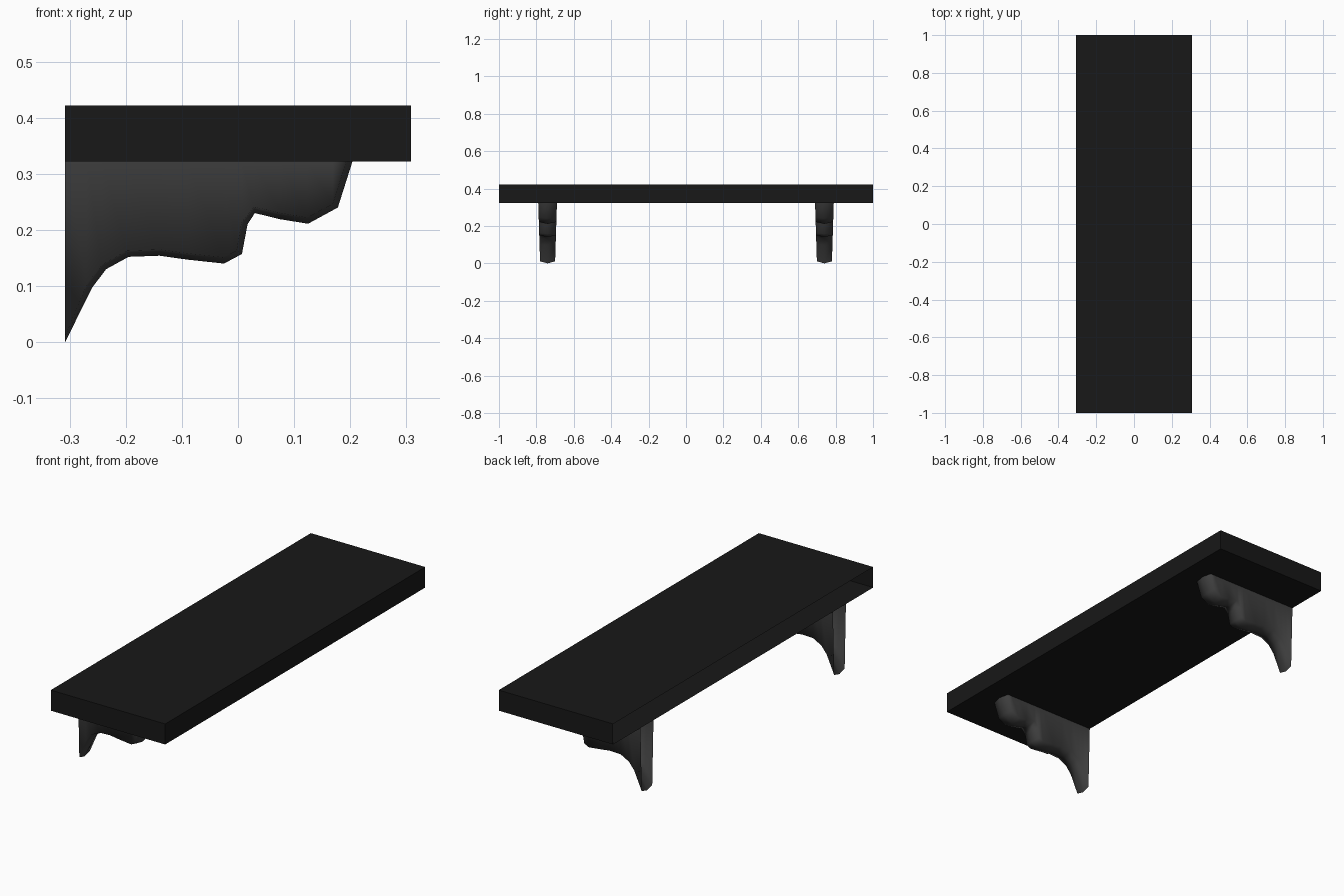
import bpy, bmesh
from mathutils import Vector

if "Cube" in bpy.data.objects:
    bpy.data.objects.remove(bpy.data.objects["Cube"])

BACK, FRONT = -0.308, 0.308
SHELF_LOW, SHELF_TOP = 0.322, 0.422


def material(name, shade):
    mat = bpy.data.materials.new(name)
    mat.diffuse_color = (shade, shade, shade, 1)
    mat.use_nodes = True
    mat.node_tree.nodes["Principled BSDF"].inputs["Base Color"].default_value = mat.diffuse_color
    return mat


def make_object(name, bm, mat):
    mesh = bpy.data.meshes.new(name)
    bmesh.ops.recalc_face_normals(bm, faces=bm.faces)
    bm.to_mesh(mesh)
    bm.free()
    mesh.materials.append(mat)
    obj = bpy.data.objects.new(name, mesh)
    bpy.context.collection.objects.link(obj)
    return obj


# Shelf board, open on the side that sits against the wall
bm = bmesh.new()
bmesh.ops.create_cube(bm, size=1)
for v in bm.verts:
    v.co = (v.co.x * (FRONT - BACK), v.co.y * 2,
            SHELF_LOW + (v.co.z + 0.5) * (SHELF_TOP - SHELF_LOW))
wall_side = [f for f in bm.faces if f.calc_center_median().x < BACK + 0.01]
bmesh.ops.recalc_face_normals(bm, faces=bm.faces)
bmesh.ops.delete(bm, geom=wall_side, context='FACES_ONLY')
make_object("shelf_board", bm, material("black_board", 0.009))

# Carved lower outline of a bracket, from the wall to the front tip (x, z)
OUTLINE = [(-0.308, 0), (-0.26, 0.097), (-0.235, 0.13), (-0.195, 0.152),
           (-0.14, 0.154), (-0.09, 0.147), (-0.025, 0.14), (0.007, 0.157),
           (0.017, 0.21), (0.03, 0.23), (0.075, 0.219), (0.125, 0.211),
           (0.178, 0.24), (0.204, 0.322)]


def bracket(name, y, mat):
    bm = bmesh.new()
    pts = [Vector(p) for p in OUTLINE]
    rows = []
    for i, p in enumerate(pts):
        # The sides of the underside are set in a little from the centre ridge
        along = (pts[min(i + 1, len(pts) - 1)] - pts[max(i - 1, 0)]).normalized()
        q = p + Vector((-along.y, along.x)) * 0.011
        if i == 0:
            q = Vector((BACK, 0.011))
        if i == len(pts) - 1:
            q = Vector((p.x - 0.011, SHELF_LOW))
        half = 0.04 + 0.01 * q.y / SHELF_LOW
        section = [(q.x, -0.05, SHELF_LOW), (q.x, -half, q.y), (p.x, 0, p.y),
                   (q.x, half, q.y), (q.x, 0.05, SHELF_LOW)]
        rows.append([bm.verts.new((a, b + y, c)) for a, b, c in section])
    for r, s in zip(rows, rows[1:]):
        for k in range(4):
            bm.faces.new((r[k], s[k], s[k + 1], r[k + 1]))
    bmesh.ops.remove_doubles(bm, verts=bm.verts, dist=0.0005)
    for f in bm.faces:
        f.smooth = True
    make_object(name, bm, mat)
    # Make sure the carved surface faces outwards
    mesh = bpy.data.objects[name].data
    side = max(mesh.polygons, key=lambda f: f.center.y)
    if side.normal.y < 0:
        mesh.flip_normals()


# Two wall brackets under the board
grey = material("dark_grey_bracket", 0.05)
bracket("bracket_left", -0.74, grey)
bracket("bracket_right", 0.74, grey)
